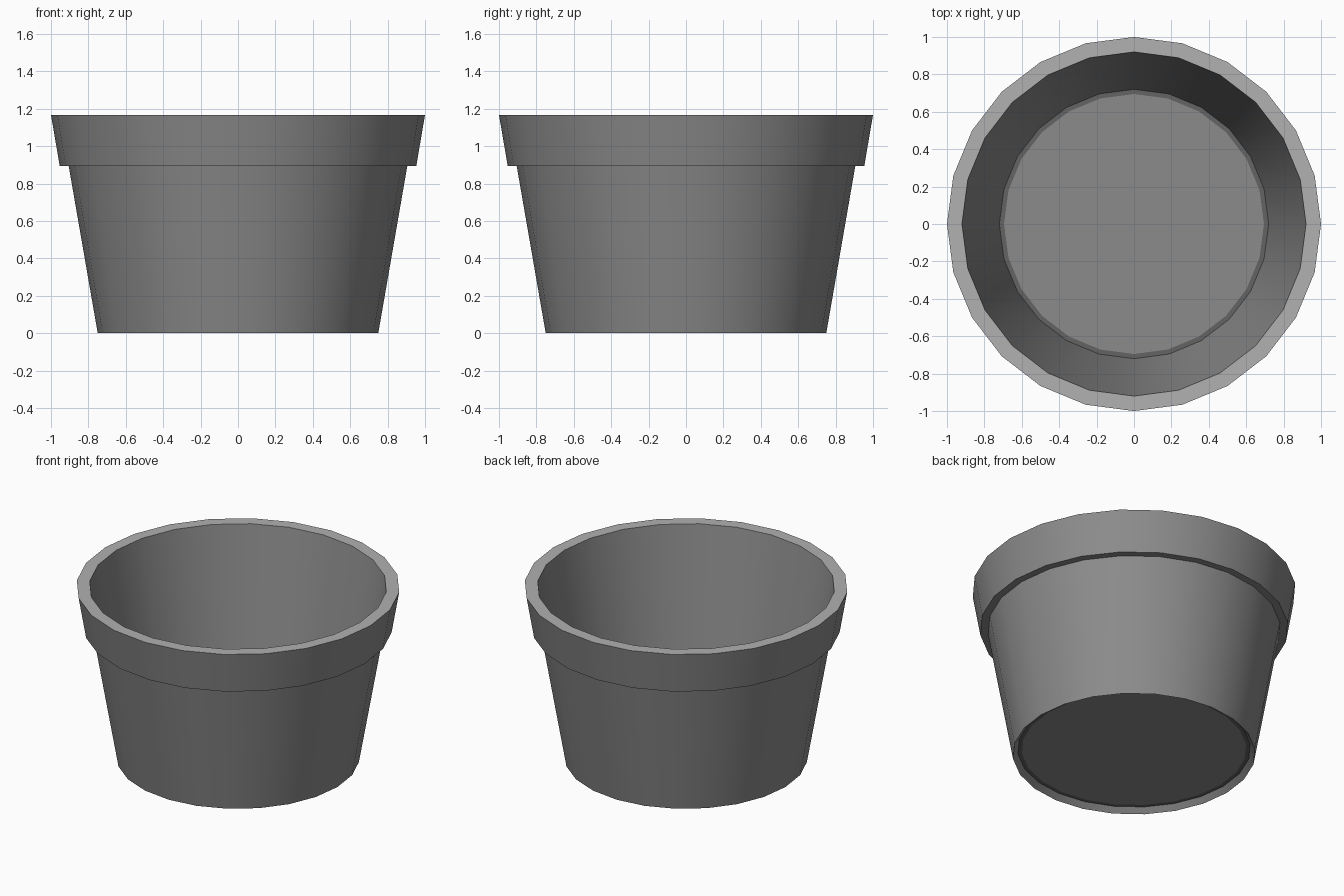
import bpy, bmesh
from math import cos, sin, pi

if "Cube" in bpy.data.objects:
    bpy.data.objects.remove(bpy.data.objects["Cube"])

SIDES = 24


def grey(name, value):
    mat = bpy.data.materials.new(name)
    mat.diffuse_color = (value, value, value, 1)
    mat.use_nodes = True
    mat.node_tree.nodes["Principled BSDF"].inputs["Base Color"].default_value = mat.diffuse_color
    return mat


def lathe(name, profile, mats, bands, closed=False, cap_end=False):
    """Spin a (radius, z) profile around z; bands maps profile segment to material slot."""
    bm = bmesh.new()
    rings = [[bm.verts.new((r * cos(2 * pi * i / SIDES), r * sin(2 * pi * i / SIDES), z))
              for i in range(SIDES)] for r, z in profile]
    pairs = list(zip(rings, rings[1:]))
    if closed:
        pairs.append((rings[-1], rings[0]))
    for k, (a, b) in enumerate(pairs):
        for i in range(SIDES):
            j = (i + 1) % SIDES
            bm.faces.new((a[i], a[j], b[j], b[i])).material_index = bands.get(k, 0)
    if cap_end:
        bm.faces.new(rings[-1])
    mesh = bpy.data.meshes.new(name)
    bm.to_mesh(mesh)
    bm.free()
    for mat in mats:
        mesh.materials.append(mat)
    obj = bpy.data.objects.new(name, mesh)
    bpy.context.collection.objects.link(obj)
    bpy.ops.object.select_all(action='DESELECT')
    obj.select_set(True)
    bpy.context.view_layer.objects.active = obj
    bpy.ops.object.shade_smooth_by_angle(angle=pi / 6)


dark = grey("dark_grey", 0.26)
light = grey("lip_grey", 0.44)
shadow = grey("seam_grey", 0.125)

# Tapered wall with overhanging collar, lighter flat lip and bevelled foot
lathe("pot_wall", [(0.75, 0), (0.905, 0.893), (0.953, 0.893), (1.0, 1.168),
                   (0.92, 1.168), (0.72, 0.035)], [dark, light], {3: 1}, closed=True)

# Thin recessed floor with a darker seam around it
lathe("floor_seam", [(0.72, 0.035), (0.695, 0.035)], [shadow], {})
lathe("pot_floor", [(0.695, 0.035), (0.66, 0.035)], [dark], {}, cap_end=True)
